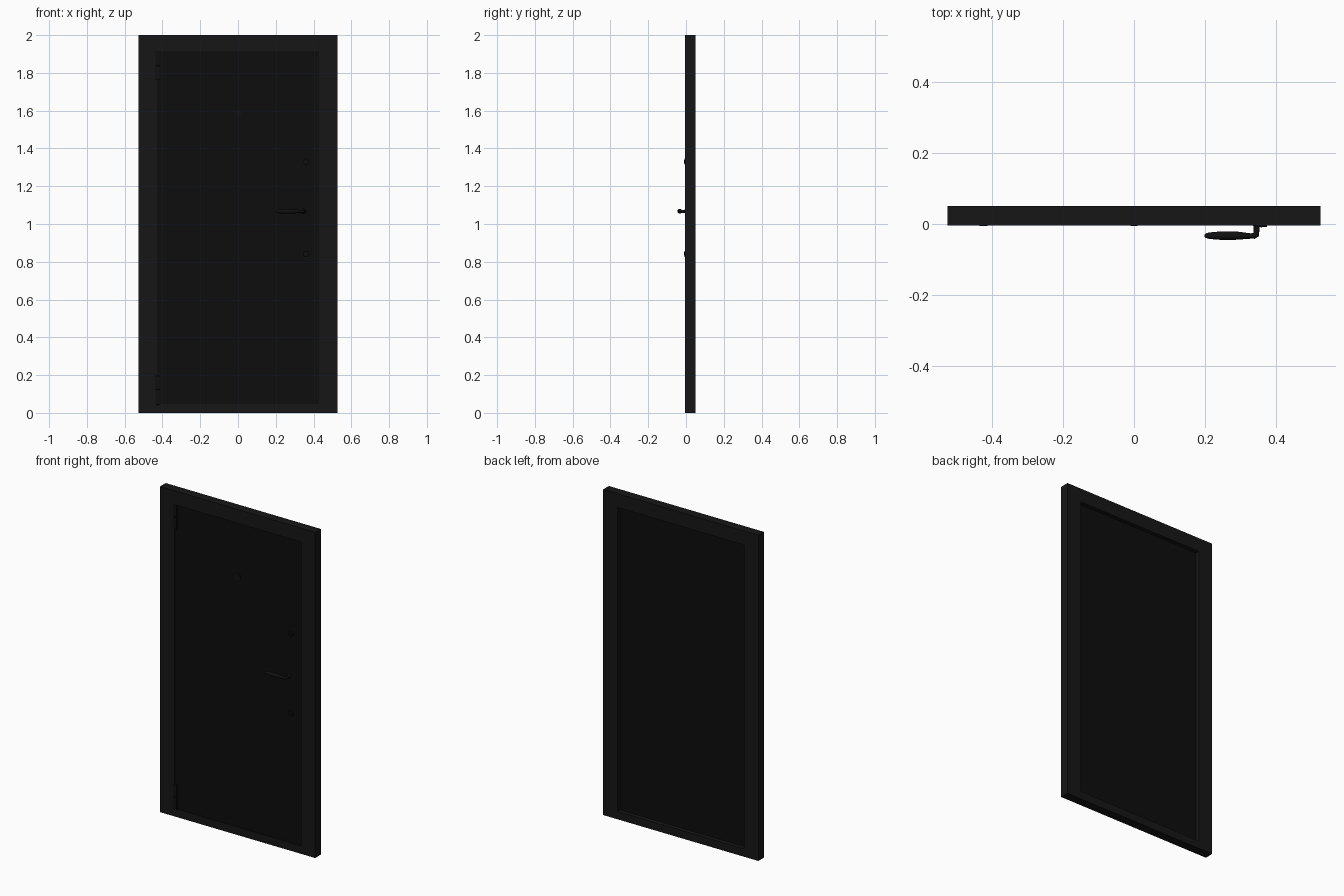
import bpy, bmesh, math
from mathutils import Matrix

if "Cube" in bpy.data.objects:
    bpy.data.objects.remove(bpy.data.objects["Cube"])


def material(name, v):
    m = bpy.data.materials.new(name)
    m.diffuse_color = (v, v, v, 1)
    m.use_nodes = True
    m.node_tree.nodes["Principled BSDF"].inputs["Base Color"].default_value = m.diffuse_color
    return m


FRAME = material("frame_black", 0.008)
DOOR = material("door_black", 0.004)
METAL = material("metal_black", 0.005)


def add_mesh(name, bm, mat):
    me = bpy.data.meshes.new(name)
    bmesh.ops.recalc_face_normals(bm, faces=bm.faces)
    bm.to_mesh(me)
    bm.free()
    ob = bpy.data.objects.new(name, me)
    bpy.context.collection.objects.link(ob)
    me.materials.append(mat)
    return ob


def box(name, x, y, z, mat, bevel=0):
    bm = bmesh.new()
    size = [b - a for a, b in (x, y, z)]
    mid = [(a + b) / 2 for a, b in (x, y, z)]
    bmesh.ops.create_cube(bm, size=1, matrix=Matrix.Translation(mid) @ Matrix.Diagonal((*size, 1)))
    if bevel:
        bmesh.ops.bevel(bm, geom=bm.edges[:], offset=bevel, segments=2, affect='EDGES', profile=0.5)
    return add_mesh(name, bm, mat)


def smooth(ob):
    bpy.ops.object.select_all(action='DESELECT')
    ob.select_set(True)
    bpy.context.view_layer.objects.active = ob
    bpy.ops.object.shade_smooth_by_angle()


def disc(name, x, z, r, y0, y1, mat, axis='Y'):
    bm = bmesh.new()
    rot = Matrix.Rotation(math.pi / 2, 4, 'X') if axis == 'Y' else Matrix()
    loc = (x, (y0 + y1) / 2, z)
    bmesh.ops.create_cone(bm, cap_ends=True, segments=32, radius1=r, radius2=r, depth=y1 - y0,
                          matrix=Matrix.Translation(loc) @ rot)
    ob = add_mesh(name, bm, mat)
    smooth(ob)
    return ob


# Frame: rectangular ring extruded through its depth
Y0, Y1 = -0.004, 0.051
outer = [(-0.527, 0), (0.527, 0), (0.527, 2), (-0.527, 2)]
inner = [(-0.43, 0.048), (0.43, 0.048), (0.43, 1.915), (-0.43, 1.915)]
bm = bmesh.new()
rings = [[bm.verts.new((x, y, z)) for x, z in loop]
         for loop, y in ((outer, Y0), (inner, Y0), (inner, Y1), (outer, Y1))]
for k in range(4):
    a, b = rings[k], rings[(k + 1) % 4]
    for i in range(4):
        j = (i + 1) % 4
        bm.faces.new((a[i], a[j], b[j], b[i]))
add_mesh("door_frame", bm, FRAME)

# Door leaf, recessed at the front and more deeply at the back
box("door_leaf", (-0.43, 0.43), (0.003, 0.026), (0.048, 1.915), DOOR)

# Hinges, each of two knuckles with a flat leaf
for name, zc in (("lower", 0.12), ("upper", 1.84)):
    for k, s in enumerate((-1, 1)):
        z0, z1 = sorted((zc + s * 0.002, zc + s * 0.077))
        box(f"{name}_hinge_{k}", (-0.437, -0.413), (-0.006, 0.006), (z0, z1), METAL, 0.002)

# Peephole
disc("peephole_ring", 0, 1.585, 0.019, -0.003, 0.005, METAL)
disc("peephole_lens", 0, 1.585, 0.010, -0.005, 0.004, METAL)

# Locks above and below the handle
for name, z in (("upper_lock", 1.33), ("lower_lock", 0.842)):
    disc(name, 0.36, z, 0.016, -0.008, 0.005, METAL)
    box(name + "_slot", (0.358, 0.362), (-0.010, 0.0), (z - 0.009, z + 0.009), METAL)

# Lever handle: a tube of varying thickness, bending from the stem into the grip
HZ = 1.067
path = [(0.347, 0.004, 0.013), (0.347, -0.002, 0.012), (0.346, -0.008, 0.008),
        (0.346, -0.022, 0.008), (0.345, -0.030, 0.009), (0.339, -0.0335, 0.0085),
        (0.330, -0.034, 0.0075), (0.315, -0.0335, 0.009), (0.295, -0.033, 0.0112),
        (0.265, -0.033, 0.0125), (0.235, -0.033, 0.0112), (0.212, -0.033, 0.009),
        (0.202, -0.033, 0.006), (0.199, -0.033, 0.002)]
bm = bmesh.new()
N = 16
loops = []
for i, (x, y, r) in enumerate(path):
    a, b = path[max(i - 1, 0)], path[min(i + 1, len(path) - 1)]
    tx, ty = b[0] - a[0], b[1] - a[1]
    d = math.hypot(tx, ty)
    nx, ny = -ty / d, tx / d
    loops.append([bm.verts.new((x + nx * r * math.cos(t), y + ny * r * math.cos(t), HZ + r * math.sin(t)))
                  for t in (2 * math.pi * k / N for k in range(N))])
for a, b in zip(loops, loops[1:]):
    for k in range(N):
        bm.faces.new((a[k], a[(k + 1) % N], b[(k + 1) % N], b[k]))
bm.faces.new(loops[0])
bm.faces.new(loops[-1])
smooth(add_mesh("lever_handle", bm, METAL))
